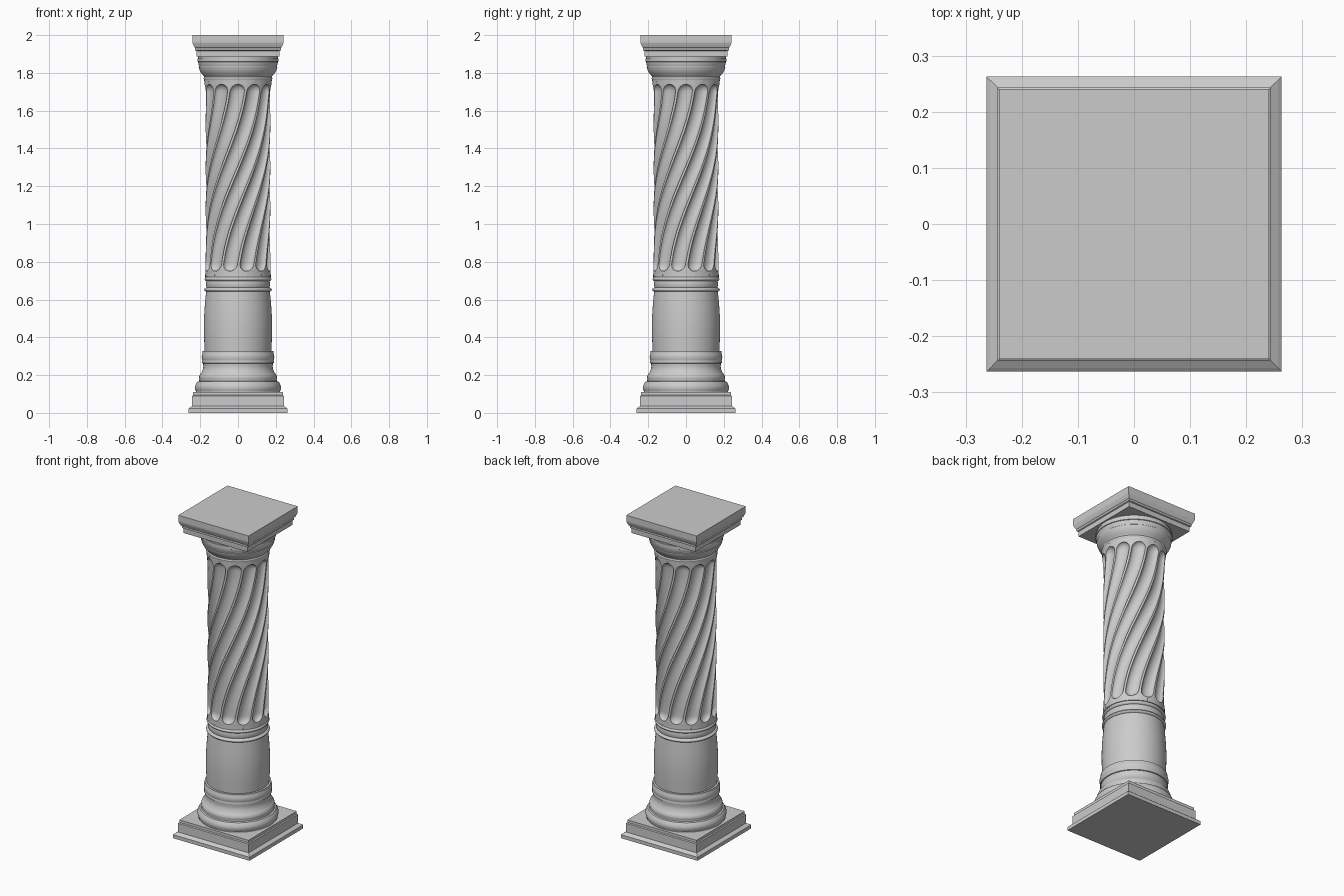
import bpy, math

if "Cube" in bpy.data.objects:
    bpy.data.objects.remove(bpy.data.objects["Cube"])

stone = bpy.data.materials.new("grey stone")
stone.use_nodes = True
GREY = (0.6, 0.6, 0.6, 1)
stone.diffuse_color = GREY
stone.node_tree.nodes["Principled BSDF"].inputs["Base Color"].default_value = GREY


def skin(name, rings, smooth=True):
    """Join rings of points, listed from the bottom up, into a capped solid."""
    n = len(rings[0])
    verts = [p for ring in rings for p in ring]
    faces = [(r * n + i, r * n + (i + 1) % n, (r + 1) * n + (i + 1) % n, (r + 1) * n + i)
             for r in range(len(rings) - 1) for i in range(n)]
    faces += [tuple(reversed(range(n))), tuple(range(len(verts) - n, len(verts)))]
    mesh = bpy.data.meshes.new(name)
    mesh.from_pydata(verts, [], faces)
    mesh.materials.append(stone)
    obj = bpy.data.objects.new(name, mesh)
    bpy.context.collection.objects.link(obj)
    if smooth:
        bpy.ops.object.select_all(action="DESELECT")
        obj.select_set(True)
        bpy.context.view_layer.objects.active = obj
        bpy.ops.object.shade_smooth_by_angle(angle=math.radians(32))
    return obj


def lathe(name, profile, sides=96):
    turn = [2 * math.pi * i / sides for i in range(sides)]
    return skin(name, [[(r * math.cos(a), r * math.sin(a), z) for a in turn]
                       for r, z in profile])


def square(name, profile):
    corners = [(-1, -1), (1, -1), (1, 1), (-1, 1)]
    return skin(name, [[(h * x, h * y, z) for x, y in corners] for h, z in profile], False)


def curve(start, end, bulge, steps=8):
    """Profile points from start to end, bowed outward (or inward if negative)."""
    pts = []
    for i in range(steps + 1):
        t = i / steps
        pts.append((start[0] + (end[0] - start[0]) * t + bulge * math.sin(math.pi * t),
                    start[1] + (end[1] - start[1]) * t))
    return pts


# Square plinth
square("plinth", [(0.263, 0), (0.263, 0.022), (0.257, 0.027), (0.246, 0.034),
                  (0.243, 0.036), (0.243, 0.09), (0.237, 0.094), (0.237, 0.11)])

# Round moulded base
lathe("base_moulding",
      [(0.225, 0.1)] + curve((0.222, 0.112), (0.215, 0.165), 0.009)
      + [(0.206, 0.168)] + curve((0.205, 0.175), (0.2, 0.205), 0.004)
      + curve((0.197, 0.208), (0.185, 0.262), -0.006)
      + [(0.19, 0.264), (0.19, 0.275)] + curve((0.189, 0.278), (0.187, 0.318), 0.004)
      + [(0.187, 0.327), (0.175, 0.328)])

# Plain swelling drum
lathe("drum", curve((0.176, 0.32), (0.168, 0.65), 0.008, 14))

# Collar between drum and shaft
lathe("collar",
      [(0.165, 0.64)] + curve((0.172, 0.643), (0.172, 0.661), 0.007)
      + [(0.166, 0.664)] + curve((0.167, 0.666), (0.167, 0.698), 0.002)
      + [(0.172, 0.7)] + curve((0.173, 0.701), (0.173, 0.716), 0.004)
      + curve((0.171, 0.718), (0.16, 0.742), -0.003))

# Twisted fluted shaft
FLUTES, LOW, HIGH, END = 12, 0.75, 1.74, 0.04
STEP = 2 * math.pi / FLUTES
HALF, DEPTH, TWIST = 0.225, 0.026, math.radians(105)
across = [-math.cos(math.pi * i / 10) for i in range(11)]


def shaft_ring(z):
    t = min(max((z - LOW) / (HIGH - LOW), 0), 1)
    turn = TWIST * (0.3 * t + 0.7 * t * t * (3 - 2 * t))
    gap = min(max(min(z - LOW, HIGH - z), 0) / END, 1)
    open_ = max(math.sqrt(1 - (1 - gap) ** 2), 0.02)
    half = HALF * open_
    radius = 0.171 + 0.008 * max(0, (z - 1.62) / 0.14) ** 2
    radius += 0.003 * max(0, (0.82 - z) / 0.1) ** 2
    ring = []
    for k in range(FLUTES):
        mid = -math.pi / 2 + (k + 0.5) * STEP + turn
        pts = [(mid + half * u, radius - DEPTH * open_ * math.sqrt(max(0, 1 - u * u)))
               for u in across]
        pts += [(mid + half + (STEP - 2 * half) * f, radius) for f in (0.25, 0.5, 0.75)]
        ring += [(r * math.cos(a), r * math.sin(a), z) for a, r in pts]
    return ring


ends = [END * (1 - math.cos(math.pi / 2 * i / 8)) for i in range(9)]
span = HIGH - LOW - 2 * END
levels = [0.72] + [LOW + e for e in ends]
levels += [LOW + END + span * i / 60 for i in range(1, 60)]
levels += [HIGH - e for e in reversed(ends)] + [1.775]
skin("fluted_shaft", [shaft_ring(z) for z in levels])

# Round capital
lathe("capital",
      [(0.172, 1.762)] + curve((0.179, 1.764), (0.179, 1.778), 0.003)
      + [(0.18, 1.781)] + curve((0.184, 1.785), (0.208, 1.83), 0.004)
      + [(0.206, 1.832)] + curve((0.206, 1.836), (0.211, 1.858), 0.001)
      + [(0.215, 1.86), (0.215, 1.875), (0.211, 1.877), (0.211, 1.895)])

# Square abacus
square("abacus", [(0.219, 1.887), (0.22, 1.917), (0.227, 1.92), (0.227, 1.932),
                  (0.231, 1.936), (0.235, 1.945), (0.24, 1.958), (0.241, 1.966), (0.241, 2)])
